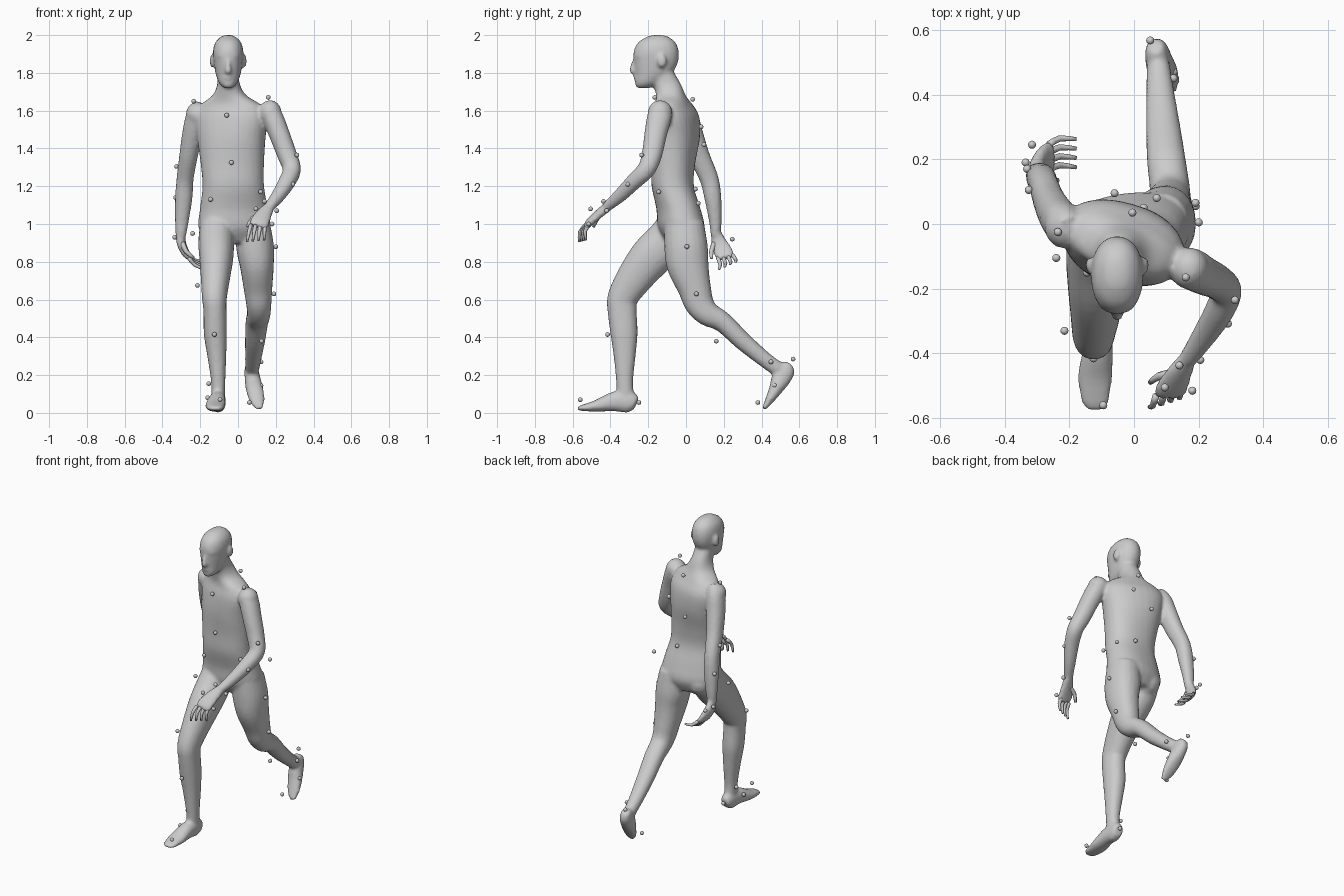
import bpy, bmesh
from math import cos, sin, pi, radians, copysign
from mathutils import Vector, Matrix


def resample(rings, steps):
    """Catmull-Rom interpolation of (x, y, z, half_width, half_depth, yaw) rings."""
    r = [tuple(q) + (0,) * (6 - len(q)) for q in rings]
    out = []
    for i in range(len(r) - 1):
        a, b, c, d = r[max(i - 1, 0)], r[i], r[i + 1], r[min(i + 2, len(r) - 1)]
        for k in range(steps):
            t = k / steps
            out.append([0.5 * (2 * q + (s - p) * t + (2 * p - 5 * q + 4 * s - u) * t * t
                               + (3 * q - p - 3 * s + u) * t ** 3)
                        for p, q, s, u in zip(a, b, c, d)])
    return out + [list(r[-1])]


def tube(bm, rings, n=20, steps=4, flat=False, power=0.92):
    """Loft elliptical rings along a path."""
    rs = resample(rings, steps)
    loops = []
    for i, (x, y, z, a, b, yaw) in enumerate(rs):
        t = Vector(rs[min(i + 1, len(rs) - 1)][:3]) - Vector(rs[max(i - 1, 0)][:3])
        t = Vector((0, 0, 1)) if flat else t.normalized()
        ref = Vector((cos(radians(yaw)), sin(radians(yaw)), 0))
        side = (ref - t * ref.dot(t)).normalized()
        up = t.cross(side)
        loop = []
        for k in range(n):
            c, s = cos(2 * pi * k / n), sin(2 * pi * k / n)
            c, s = copysign(abs(c) ** power, c), copysign(abs(s) ** power, s)
            loop.append(bm.verts.new(Vector((x, y, z)) + side * c * abs(a) + up * s * abs(b)))
        loops.append(loop)
    for p, q in zip(loops, loops[1:]):
        for k in range(n):
            bm.faces.new((p[k], p[(k + 1) % n], q[(k + 1) % n], q[k]))
    bm.faces.new(loops[0][::-1])
    bm.faces.new(loops[-1])


def ball(bm, loc, size, seg=16):
    m = Matrix.Translation(loc) @ Matrix.Diagonal((*size, 1))
    bmesh.ops.create_uvsphere(bm, u_segments=seg, v_segments=seg // 2, radius=1, matrix=m)


def finish(bm, name):
    bmesh.ops.recalc_face_normals(bm, faces=bm.faces)
    for f in bm.faces:
        f.smooth = True
    me = bpy.data.meshes.new(name)
    bm.to_mesh(me)
    bm.free()
    ob = bpy.data.objects.new(name, me)
    bpy.context.collection.objects.link(ob)
    return ob


body = bmesh.new()

# torso and neck, twisted between pelvis and shoulders
tube(body, [(-.02, -.02, .90, .14, .08, 8), (-.02, -.025, .98, .19, .12, 8),
            (-.022, -.04, 1.08, .18, .115, 6), (-.025, -.07, 1.20, .163, .112, 0),
            (-.03, -.068, 1.32, .168, .115, -6), (-.035, -.06, 1.45, .182, .125, -15),
            (-.035, -.058, 1.56, .195, .115, -19), (-.038, -.066, 1.63, .165, .088, -19),
            (-.045, -.08, 1.68, .09, .077, -14), (-.05, -.10, 1.74, .06, .073, 0),
            (-.052, -.13, 1.80, .057, .068, 0)], n=28, flat=True, power=.88)
for x, y in ((.07, .012), (-.1, -.01)):
    ball(body, (x, y, .965), (.088, .09, .09))

# head
tube(body, [(-.052, -.225, 1.72, .022, .035), (-.052, -.205, 1.745, .048, .065),
            (-.052, -.175, 1.79, .065, .095), (-.052, -.16, 1.85, .076, .116),
            (-.052, -.158, 1.91, .081, .12), (-.052, -.155, 1.96, .069, .1),
            (-.052, -.15, 1.992, .038, .055), (-.052, -.15, 2.0, .012, .02)], flat=True)
tube(body, [(-.052, -.262, 1.885, .009, .014), (-.052, -.278, 1.84, .012, .016),
            (-.052, -.284, 1.812, .019, .016), (-.052, -.275, 1.80, .012, .01)], n=10)
ball(body, (-.052, -.262, 1.775), (.026, .018, .012))
ball(body, (-.052, -.25, 1.738), (.026, .02, .018))
ball(body, (-.052, -.245, 1.89), (.06, .033, .014))
for x in (-.138, .034):
    ball(body, (x, -.127, 1.862), (.012, .025, .036))

# shoulders
ball(body, (-.215, -.01, 1.58), (.062, .066, .066))
ball(body, (.17, -.137, 1.59), (.062, .066, .066))

# leading leg and foot
tube(body, [(-.11, -.04, 1.0, .09, .105), (-.115, -.10, .91, .095, .115),
            (-.115, -.19, .82, .09, .112), (-.12, -.275, .71, .077, .096),
            (-.125, -.335, .61, .066, .081), (-.122, -.338, .54, .061, .077),
            (-.12, -.328, .42, .061, .072), (-.112, -.325, .3, .05, .058),
            (-.105, -.325, .17, .038, .045), (-.105, -.32, .08, .036, .045)])
tube(body, [(-.1, -.265, .045, .03, .035), (-.105, -.3, .058, .04, .058),
            (-.11, -.38, .06, .045, .052), (-.12, -.47, .038, .053, .032),
            (-.12, -.55, .026, .042, .016), (-.12, -.575, .022, .022, .008)])

# trailing leg and raised foot
tube(body, [(.08, -.01, 1.0, .09, .105), (.09, 0, .88, .1, .115),
            (.1, .01, .78, .09, .111), (.106, .045, .66, .076, .088),
            (.11, .07, .58, .067, .078), (.11, .115, .525, .062, .066),
            (.1, .195, .48, .06, .054), (.09, .3, .38, .053, .048),
            (.08, .42, .28, .042, .041), (.075, .49, .23, .036, .04)])
tube(body, [(.065, .55, .258, .024, .025), (.07, .53, .23, .036, .05),
            (.078, .5, .175, .042, .05), (.088, .475, .125, .046, .036),
            (.102, .44, .065, .04, .022), (.114, .412, .022, .02, .01)])

# trailing arm and palm
tube(body, [(-.195, -.025, 1.62, .045, .055), (-.22, 0, 1.57, .055, .065),
            (-.24, .028, 1.48, .055, .062), (-.262, .07, 1.36, .049, .056),
            (-.28, .122, 1.24, .045, .05), (-.287, .142, 1.14, .046, .045),
            (-.297, .155, 1.02, .037, .034), (-.302, .157, .94, .028, .026)])
tube(body, [(-.302, .157, .96, .025, .025, 80), (-.3, .175, .90, .042, .024, 80),
            (-.275, .2, .845, .052, .02, 80), (-.25, .208, .82, .045, .015, 80)])

# leading arm and palm
tube(body, [(.15, -.13, 1.62, .045, .055), (.18, -.14, 1.57, .056, .065),
            (.217, -.16, 1.48, .055, .06), (.258, -.18, 1.37, .052, .054),
            (.285, -.21, 1.29, .048, .048), (.26, -.275, 1.225, .045, .043),
            (.213, -.35, 1.15, .037, .036), (.165, -.42, 1.09, .028, .026)])
tube(body, [(.17, -.41, 1.095, .026, .025, 20), (.14, -.46, 1.055, .042, .023, 15),
            (.115, -.51, 1.01, .052, .02, 10), (.105, -.53, .985, .045, .015, 10)])

skin = finish(body, "body")
rm = skin.modifiers.new("blend", 'REMESH')
rm.mode = 'VOXEL'
rm.voxel_size = .01
rm.use_smooth_shade = True
sm = skin.modifiers.new("soften", 'SMOOTH')
sm.factor = .5
sm.iterations = 4


# fingers
def finger(bm, a, b, yaw, bulge, r=.011):
    m = (Vector(a) + Vector(b)) / 2 + Vector(bulge)
    tube(bm, [(*a, r, r, yaw), (*m, r * .9, r * .9, yaw), (*b, r * .55, r * .55, yaw)], n=8, steps=2)


fing = bmesh.new()
for i in range(4):
    finger(fing, (-.262, .168 + .026 * i, .825 + .004 * i),
           (-.178, .175 + .029 * i, .762 + .013 * i), 90, (-.01, .01, -.01))
finger(fing, (-.295, .15, .9), (-.235, .135, .82), 90, (-.01, -.008, -.005), .014)
finish(fing, "trailing_hand_fingers")

fing = bmesh.new()
for i in range(4):
    finger(fing, (.068 + .025 * i, -.53 + .006 * i, .995),
           (.048 + .03 * i, -.565 + .012 * i, .905 + .003 * i), 0, (0, -.014, .008))
finger(fing, (.125, -.46, 1.05), (.05, -.49, .985), 90, (-.01, .005, .012), .014)
finish(fing, "leading_hand_fingers")

# tracking balls on the skin
spots = [(-.235, -.025, 1.65), (.16, -.165, 1.67), (-.06, -.185, 1.575), (-.035, -.19, 1.325),
         (-.145, -.15, 1.13), (.12, -.145, 1.17), (.312, -.235, 1.365), (.29, -.308, 1.21),
         (.205, -.42, 1.07), (.14, -.437, 1.12), (.095, -.505, 1.08), (.18, -.515, 1.0),
         (-.325, .105, 1.305), (-.33, .17, 1.14), (-.335, .19, .93), (-.315, .245, .92),
         (-.005, .035, 1.66), (.07, .08, 1.515), (-.06, .095, 1.42), (.03, .05, 1.185),
         (.19, .065, 1.11), (-.24, -.105, .95), (-.215, -.33, .675), (-.125, -.415, .415),
         (-.155, -.31, .155), (-.16, -.38, .08), (-.095, -.56, .07), (-.1, -.25, .055),
         (.2, .005, .88), (.19, .055, .63), (.125, .16, .38), (.122, .45, .27),
         (.122, .47, .145), (.05, .567, .285), (.06, .38, .055)]
dots = bmesh.new()
for s in spots:
    ball(dots, s, (.0125,) * 3, 12)
finish(dots, "tracking_markers")
